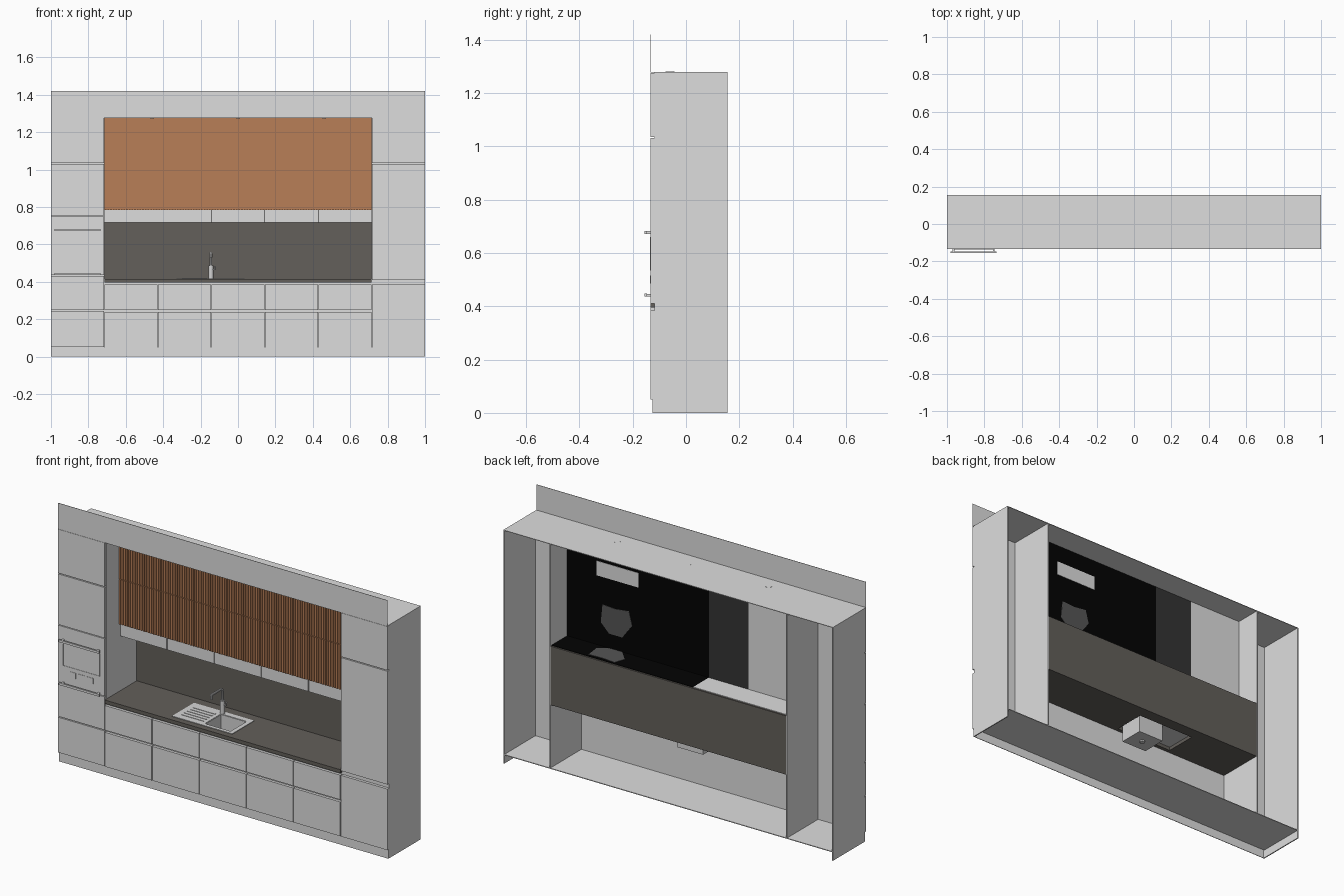
import bpy, bmesh, math
from mathutils import Vector

if "Cube" in bpy.data.objects:
    bpy.data.objects.remove(bpy.data.objects["Cube"])

def mat(name, r, g, b):
    m = bpy.data.materials.new(name)
    m.diffuse_color = (r, g, b, 1)
    m.use_nodes = True
    m.node_tree.nodes["Principled BSDF"].inputs["Base Color"].default_value = m.diffuse_color
    return m

LIGHT = mat("light_grey", 0.73, 0.73, 0.73)
STONE = mat("brown_stone", 0.125, 0.115, 0.103)
WOOD = mat("wood", 0.48, 0.21, 0.095)
BLACK = mat("black", 0.001, 0.001, 0.001)
DARK = mat("dark_grey", 0.033, 0.033, 0.033)
MID = mat("mid_grey", 0.09, 0.09, 0.09)
STEEL = mat("steel", 0.66, 0.66, 0.66)

def finish(name, bm, material):
    me = bpy.data.meshes.new(name)
    bm.to_mesh(me)
    bm.free()
    ob = bpy.data.objects.new(name, me)
    bpy.context.collection.objects.link(ob)
    me.materials.append(material)
    return ob

def boxes(name, items, material):
    """One object from boxes given as (x0, x1, y0, y1, z0, z1)."""
    bm = bmesh.new()
    for x0, x1, y0, y1, z0, z1 in items:
        vs = bmesh.ops.create_cube(bm, size=1)["verts"]
        for v in vs:
            v.co = Vector(((x0 + x1) / 2 + v.co.x * (x1 - x0),
                           (y0 + y1) / 2 + v.co.y * (y1 - y0),
                           (z0 + z1) / 2 + v.co.z * (z1 - z0)))
    return finish(name, bm, material)

def plate(name, pts, material, push):
    """A flat polygon given thickness along the vector push."""
    bm = bmesh.new()
    f = bm.faces.new([bm.verts.new(p) for p in pts])
    top = bmesh.ops.extrude_face_region(bm, geom=[f])["geom"]
    bmesh.ops.translate(bm, vec=push, verts=[g for g in top if isinstance(g, bmesh.types.BMVert)])
    bmesh.ops.recalc_face_normals(bm, faces=bm.faces)
    return finish(name, bm, material)

def smooth(ob):
    bpy.ops.object.select_all(action='DESELECT')
    ob.select_set(True)
    bpy.context.view_layer.objects.active = ob
    bpy.ops.object.shade_smooth_by_angle()

def cylinder(name, loc, r, h, material, segs=24):
    bm = bmesh.new()
    bmesh.ops.create_cone(bm, cap_ends=True, segments=segs, radius1=r, radius2=r, depth=h)
    bmesh.ops.translate(bm, verts=bm.verts, vec=loc)
    ob = finish(name, bm, material)
    smooth(ob)
    return ob

def tube(name, pts, r, material):
    cu = bpy.data.curves.new(name, 'CURVE')
    cu.dimensions = '3D'
    cu.bevel_depth = r
    cu.bevel_resolution = 3
    cu.use_fill_caps = True
    sp = cu.splines.new('POLY')
    sp.points.add(len(pts) - 1)
    for p, c in zip(sp.points, pts):
        p.co = (*c, 1)
    ob = bpy.data.objects.new(name, cu)
    bpy.context.collection.objects.link(ob)
    cu.materials.append(material)
    bpy.ops.object.select_all(action='DESELECT')
    ob.select_set(True)
    bpy.context.view_layer.objects.active = ob
    bpy.ops.object.convert(target='MESH')
    smooth(bpy.context.object)

F, B, IN = -0.133, 0.155, 0.715      # front, back, inner edge of tall units
D = -0.118                           # back of the door fronts
TOP = 1.28
G = 0.002                            # half gap

# Carcass: open at the back
for s, n in ((-1, "left"), (1, "right")):
    a, b = sorted((s * 0.994, s))
    boxes(n + "_side_panel", [(a, b, -0.125, B, 0, 0.05), (a, b, D, B, 0.05, TOP)], LIGHT)
    a, b = sorted((s * IN, s * (IN + 0.006)))
    boxes(n + "_divider", [(a, b, D, B, 0.05, TOP)], LIGHT)
    a, b = sorted((s * IN, s * 0.994))
    boxes(n + "_tall_backing", [(a, b, D, D + 0.003, 0.05, TOP)], LIGHT)
boxes("top_panel", [(-1, 1, F, B, TOP - 0.003, TOP)], LIGHT)
boxes("bottom_panel", [(-1, 1, D, B, 0.046, 0.05)], LIGHT)
boxes("plinth", [(-1, 1, -0.125, -0.122, 0, 0.05)], LIGHT)
boxes("fascia", [(-1, 1, F, F + 0.002, TOP, 1.42)], LIGHT)
boxes("base_backing", [(-IN, IN, D, D + 0.003, 0.05, 0.395)], LIGHT)

# Drawer fronts, five columns and two rows
W = 2 * IN / 5
cols = [(-IN + i * W + G, -IN + (i + 1) * W - G) for i in range(5)]
boxes("drawer_fronts", [(a, b, F, D, z0, z1) for a, b in cols
                        for z0, z1 in ((0.05, 0.238), (0.25, 0.385))], LIGHT)

# Tall unit doors
boxes("left_tall_fronts", [(-1, -IN - G, F, D, z0, z1) for z0, z1 in
      ((0.052, 0.245), (0.25, 0.432), (0.436, 0.75), (0.754, 1.031), (1.036, 1.276))], LIGHT)
boxes("right_tall_fronts", [(IN + G, 1, F, D, z0, z1) for z0, z1 in
      ((0.05, 0.385), (0.41, 1.031), (1.036, 1.276))], LIGHT)

# Oven details: handles, door frame and control panel
for n, z in (("lower", 0.442), ("upper", 0.677)):
    boxes(n + "_oven_handle", [(-0.98, -0.735, -0.155, -0.146, z - 0.006, z + 0.006)] +
          [(x, x + 0.01, -0.148, F, z - 0.005, z + 0.005) for x in (-0.97, -0.755)], LIGHT)
boxes("oven_window_frame", [(-0.97, -0.745, F - 0.002, F, 0.656, 0.66),
                            (-0.97, -0.745, F - 0.002, F, 0.535, 0.538),
                            (-0.97, -0.967, F - 0.002, F, 0.538, 0.656),
                            (-0.748, -0.745, F - 0.002, F, 0.538, 0.656)], LIGHT)
boxes("oven_controls", [(x - 0.02, x + 0.02, F - 0.002, F, 0.485, 0.515)
                        for x in (-0.91, -0.857, -0.805)], LIGHT)

# Worktop with a cut-out for the sink, and splashback
BOWL = (-0.145, 0.012, -0.08, 0.06)
SINK = (-0.33, 0.035, -0.1, 0.09)
def around(hole, x0, x1, y0, y1, z0, z1):
    a, b, c, d = hole
    return [(x0, a, y0, y1, z0, z1), (b, x1, y0, y1, z0, z1),
            (a, b, y0, c, z0, z1), (a, b, d, y1, z0, z1)]
cut = (-0.325, 0.03, -0.095, 0.085)
boxes("worktop", around(cut, -IN, IN, F, 0.15, 0.395, 0.415), STONE)
boxes("splashback", [(-IN, IN, 0.143, 0.152, 0.395, 0.717)], STONE)

# Sink: rim, drainer ridges, bowl, drain
boxes("sink_rim", around(BOWL, *SINK, 0.414, 0.418), STEEL)
boxes("drainer_ridges", [(-0.3, -0.165, y - 0.003, y + 0.003, 0.418, 0.42)
                         for y in (-0.06, -0.035, -0.01, 0.015, 0.04)], STEEL)
BX0, BX1, BY0, BY1 = BOWL
boxes("sink_bowl", around((BX0 + 0.003, BX1 - 0.003, BY0 + 0.003, BY1 - 0.003), *BOWL, 0.32, 0.416)
      + [(*BOWL, 0.317, 0.32)], STEEL)
cylinder("sink_drain", (-0.066, -0.01, 0.316), 0.014, 0.014, STEEL)

# Tap
TX, TY = -0.145, 0.072
cylinder("tap_base", (TX, TY, 0.453), 0.013, 0.07, STEEL)
tube("tap_spout", [(TX, TY, 0.47), (TX, TY, 0.543), (TX, TY - 0.004, 0.55),
                   (TX, TY - 0.012, 0.553), (TX, TY - 0.1, 0.553)], 0.007, STEEL)
tube("tap_nozzle", [(TX, TY - 0.095, 0.552), (TX, TY - 0.095, 0.53)], 0.008, STEEL)
tube("tap_lever", [(TX, TY, 0.465), (TX + 0.022, TY, 0.467), (TX + 0.024, TY, 0.485)], 0.005, STEEL)

# Wall units: slatted wood doors on wooden panels
rows = ((0.785, 1.031), (1.034, 1.276))
boxes("wall_door_panels", [(-IN, IN, -0.007, 0.002, z0, z1) for z0, z1 in rows], WOOD)
boxes("wall_door_seam", [(-IN, IN, -0.005, 0.002, 1.031, 1.034)], WOOD)
N = 100
P = 2 * IN / N
boxes("wood_slats", [(-IN + (i + 0.2) * P, -IN + (i + 0.8) * P, -0.012, -0.007, z0, z1)
                     for i in range(N) for z0, z1 in rows], WOOD)
boxes("wall_lower_strip", [(a, b, -0.002, 0.004, 0.717, 0.785) for a, b in cols], LIGHT)

# Rear of the wall units and their bottom shelf
boxes("wall_rear_black", [(-0.144, IN, 0.004, 0.008, 0.717, TOP - 0.003),
                          (-0.144, IN, 0.004, 0.143, 0.717, 0.72)], BLACK)
boxes("wall_rear_dark", [(-0.385, -0.144, 0.004, 0.008, 0.717, TOP - 0.003)], DARK)
boxes("wall_rear_light", [(-IN, -0.385, 0.004, 0.008, 0.717, TOP - 0.003),
                          (-IN, -0.144, 0.008, 0.143, 0.717, 0.72)], LIGHT)
boxes("rear_vent_plate", [(0.28, 0.535, 0.008, 0.01, 1.1, 1.18)], LIGHT)
patch = [(0.5, 0.95), (0.42, 0.945), (0.34, 0.955), (0.32, 0.88), (0.38, 0.8), (0.46, 0.8), (0.51, 0.85)]
plate("rear_patch", [(x, 0.008, z) for x, z in patch], MID, (0, 0.002, 0))
plate("shelf_patch", [(x, 0.01 + (z - 0.8) * 0.8, 0.72) for x, z in patch], MID, (0, 0, 0.002))

# Ceiling spotlights, nearly flush with the top panel
for i, x in enumerate((-0.46, 0, 0.46)):
    cylinder(f"spotlight_{i + 1}", (x, -0.06, 1.2777), 0.017, 0.006, LIGHT)
    cylinder(f"spotlight_lens_{i + 1}", (x, -0.06, 1.2765), 0.011, 0.006, LIGHT)
